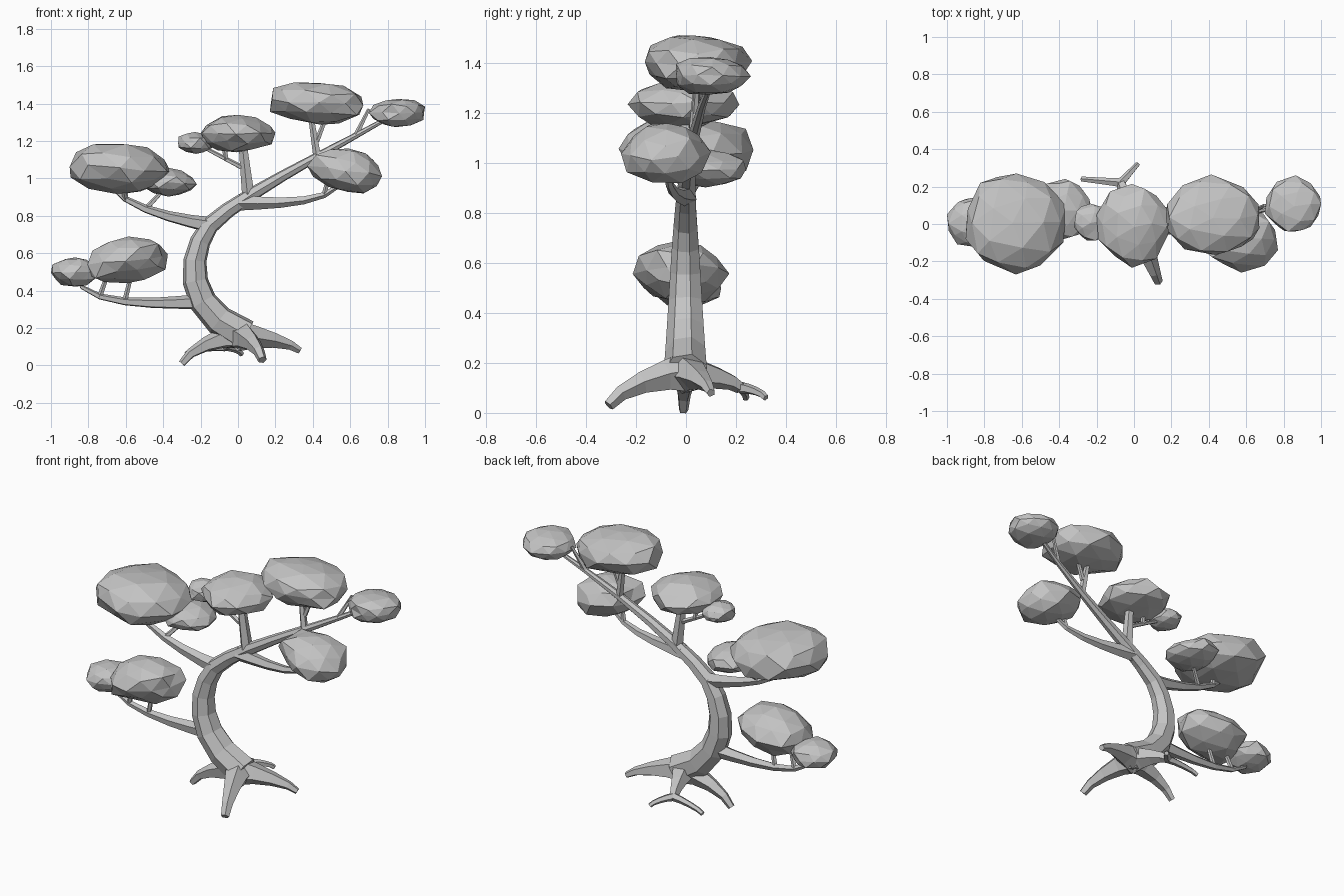
import bpy
import bmesh
import math
import random
from mathutils import Vector
from mathutils.geometry import interpolate_bezier

cube = bpy.data.objects.get("Cube")
if cube:
    bpy.data.objects.remove(cube, do_unlink=True)

random.seed(11)

grey = bpy.data.materials.new("plain grey")
grey.use_nodes = True
tone = (0.55, 0.55, 0.55, 1)
grey.diffuse_color = tone
grey.node_tree.nodes["Principled BSDF"].inputs["Base Color"].default_value = tone


def finish(name, bm):
    """Turn a bmesh into a flat-shaded object."""
    bmesh.ops.recalc_face_normals(bm, faces=bm.faces)
    mesh = bpy.data.meshes.new(name)
    bm.to_mesh(mesh)
    bm.free()
    mesh.materials.append(grey)
    obj = bpy.data.objects.new(name, mesh)
    bpy.context.collection.objects.link(obj)


def limb(name, path, start_radius, end_radius, sides=5, taper=1.5):
    """Tapered faceted tube that follows a path; returns the path."""
    last = len(path) - 1
    bm = bmesh.new()
    rings = []
    old = side = None
    for i, centre in enumerate(path):
        along = (path[min(i + 1, last)] - path[max(i - 1, 0)]).normalized()
        if side is None:
            side = along.orthogonal().normalized()
        else:
            side = old.rotation_difference(along) @ side
        old = along
        across = along.cross(side)
        radius = end_radius + (start_radius - end_radius) * (1 - i / last) ** taper
        ring = []
        for k in range(sides):
            angle = math.tau * k / sides
            offset = side * math.cos(angle) + across * math.sin(angle)
            ring.append(bm.verts.new(centre + offset * radius))
        rings.append(ring)
    for lower, upper in zip(rings, rings[1:]):
        for k in range(sides):
            n = (k + 1) % sides
            bm.faces.new((lower[k], lower[n], upper[n], upper[k]))
    bm.faces.new(rings[0])
    bm.faces.new(rings[-1])
    finish(name, bm)
    return path


def branch(name, start, end, rise):
    """Branch that leaves the trunk gently and turns up into its leaves."""
    level = Vector((end.x, end.y, start.z + rise))
    path = interpolate_bezier(start, start.lerp(level, 0.3), level, end, 7)
    return limb(name, path, 0.045, 0.01)


def twig(name, start, end, radius=0.015):
    """Straight thin shoot."""
    limb(name, [start, end], radius, radius * 0.6)


def root(name, start, tip, start_radius, end_radius):
    """Root that runs level from the base and bends down at its tip."""
    tip = Vector(tip)
    level = start.lerp(tip, 0.3)
    level.z = start.z
    bend = start.lerp(tip, 0.9)
    bend.z = (start.z + tip.z) / 2
    path = interpolate_bezier(start, level, bend, tip, 5)
    return limb(name, path, start_radius, end_radius)


def clump(name, centre, radius, depth=1.0, height=0.55, tilt=0.0):
    """Irregular leaf mass of exact half-width; returns its centre."""
    centre = Vector(centre)
    half = Vector((radius, radius * depth, radius * height))
    bm = bmesh.new()
    bmesh.ops.create_icosphere(bm, subdivisions=2, radius=1)
    for v in bm.verts:
        v.co *= random.uniform(0.93, 1.07)
        v.co += Vector([random.uniform(-0.06, 0.06) for axis in range(3)])
        v.co.z += tilt * v.co.x
    for axis in range(3):
        values = [v.co[axis] for v in bm.verts]
        middle = (max(values) + min(values)) / 2
        reach = max(values) - middle
        for v in bm.verts:
            v.co[axis] = centre[axis] + (v.co[axis] - middle) / reach * half[axis]
    finish(name, bm)
    return centre


# Leaf masses, right to left
low_tip = clump("leaves_low_tip", (-0.87, 0.01, 0.5), 0.13, height=0.6)
low = clump("leaves_low", (-0.59, -0.02, 0.565), 0.215, depth=0.9, height=0.58, tilt=0.2)
high = clump("leaves_high", (-0.63, 0, 1.05), 0.27, height=0.5, tilt=-0.1)
inner = clump("leaves_high_inner", (-0.36, 0.08, 0.98), 0.14, depth=1.15, tilt=-0.1)
centre_tip = clump("leaves_centre_tip", (-0.23, 0.01, 1.19), 0.09, depth=1.1, height=0.65)
centre = clump("leaves_centre", (0, -0.01, 1.24), 0.2, depth=1.12, height=0.5)
top = clump("leaves_top", (0.42, 0.05, 1.4), 0.25, depth=0.86, height=0.45, tilt=-0.1)
left_low = clump("leaves_left_low", (0.57, -0.08, 1.04), 0.2, depth=0.9, height=0.6, tilt=-0.2)
left_tip = clump("leaves_left_tip", (0.85, 0.11, 1.35), 0.15, height=0.5)

# Leaning trunk: an arc to the first fork, then the long left-hand sweep
base = Vector((0.04, 0, 0.16))
fork = Vector((-0.15, 0, 0.75))
lean = interpolate_bezier(base, Vector((-0.3, 0, 0.3)), Vector((-0.27, 0, 0.6)), fork, 7)
sweep = interpolate_bezier(fork, Vector((0, 0, 0.9)), Vector((0.4, 0, 1.1)), left_tip, 7)
trunk = limb("trunk", lean + sweep[1:], 0.09, 0.01, sides=7, taper=1)

# Spreading roots, the back one forked
heart = base - Vector((0.03, 0, 0))
root("front_root", heart, (0.13, -0.31, 0.03), 0.085, 0.024)
root("left_root", heart, (0.33, 0.1, 0.08), 0.085, 0.018)
root("right_root", heart, (-0.3, -0.01, 0.01), 0.08, 0.02)
knee = root("back_root", heart, (-0.07, 0.22, 0.1), 0.085, 0.025)[-1]
root("back_root_left_fork", knee, (0.02, 0.32, 0.06), 0.025, 0.014)
root("back_root_right_fork", knee, (-0.28, 0.24, 0.06), 0.025, 0.014)

# Branches and their twigs
aside = Vector((0.08, 0, 0))
low_branch = branch("low_branch", trunk[2], low_tip, rise=-0.04)
twig("low_inner_twig", low_branch[3], low + aside / 2)
twig("low_outer_twig", low_branch[4], low - aside)

high_branch = branch("high_branch", trunk[6], high - aside, rise=0.1)
twig("high_inner_twig", high_branch[3], inner)
twig("high_outer_twig", high_branch[4], high + aside / 2)
twig("high_front_twig", high_branch[4], high - Vector((0, 0.1, 0)))

left_start = trunk[7].lerp(trunk[8], 0.5)
left_branch = branch("left_branch", left_start, left_low, rise=-0.02)
twig("left_twig", left_branch[4], left_low - aside)

twig("centre_branch", trunk[8] - aside / 4, centre + aside / 4, radius=0.035)
joint = trunk[8].lerp(centre, 0.4)
twig("centre_side_twig", joint, centre_tip)
twig("centre_short_twig", joint.lerp(centre_tip, 0.4), centre - aside)

twig("top_twig", trunk[10], top - aside / 2, radius=0.022)
twig("top_fork_twig", trunk[10].lerp(top, 0.3), top + aside)
twig("bare_twig", trunk[11], Vector((0.7, 0.1, 1.37)))
